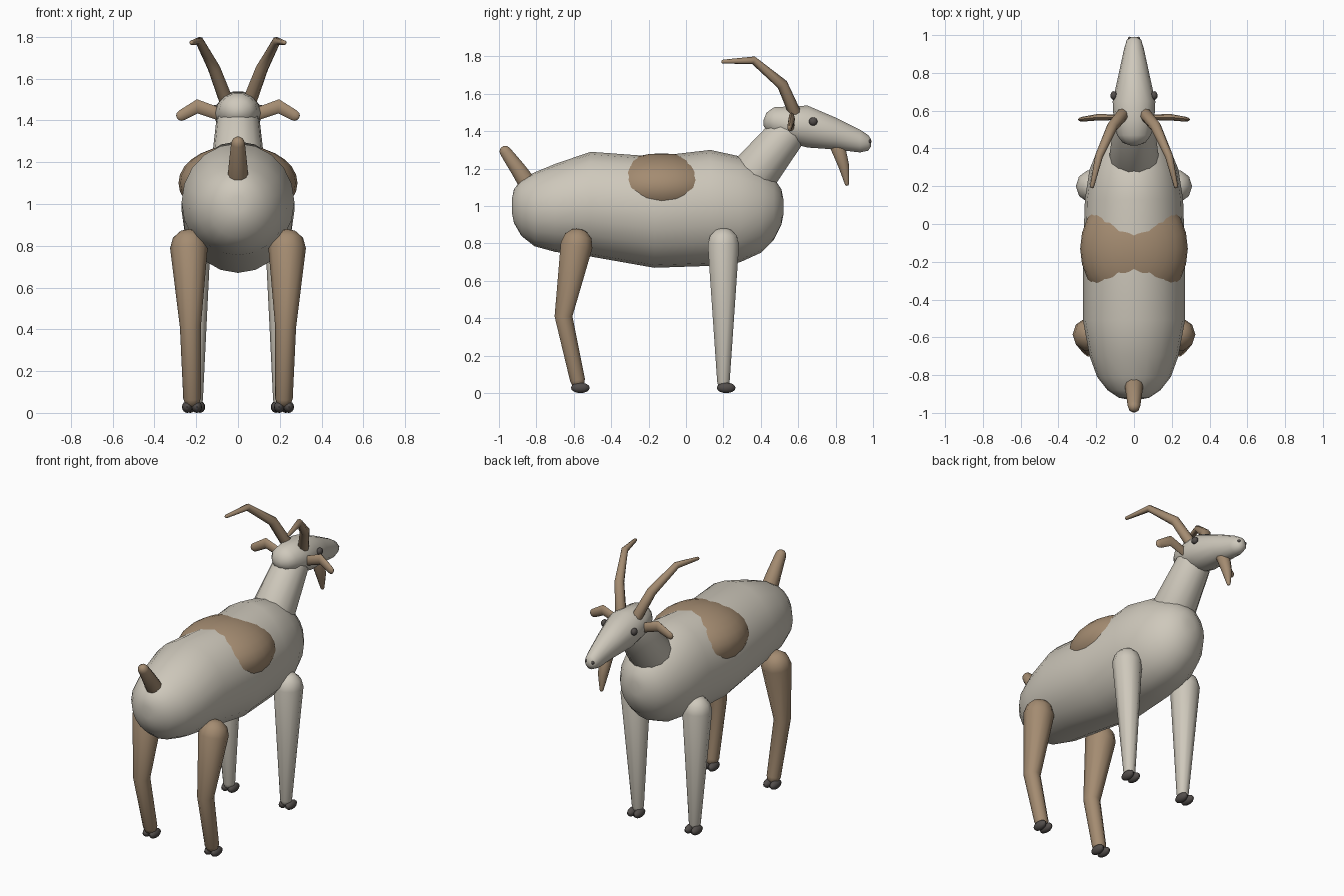
import bpy
import bmesh
from math import sin, cos, pi, radians
from mathutils import Vector

cube = bpy.data.objects.get("Cube")
if cube:
    bpy.data.objects.remove(cube, do_unlink=True)


def material(name, rgb):
    mat = bpy.data.materials.new(name)
    mat.use_nodes = True
    color = (*rgb, 1)
    mat.diffuse_color = color
    mat.node_tree.nodes["Principled BSDF"].inputs["Base Color"].default_value = color
    return mat


CREAM = material("cream coat", (0.62, 0.58, 0.50))
TAN = material("tan coat", (0.37, 0.26, 0.165))
DARK = material("dark hoof", (0.085, 0.075, 0.07))


def finish(name, bm, mat):
    bmesh.ops.recalc_face_normals(bm, faces=bm.faces)
    mesh = bpy.data.meshes.new(name)
    bm.to_mesh(mesh)
    bm.free()
    mesh.materials.append(mat)
    obj = bpy.data.objects.new(name, mesh)
    bpy.context.collection.objects.link(obj)
    bpy.ops.object.select_all(action='DESELECT')
    obj.select_set(True)
    bpy.context.view_layer.objects.active = obj
    bpy.ops.object.shade_smooth_by_angle(angle=radians(50))
    return obj


def loft(name, rings, sides, mat):
    """Skin rings given as (centre, half axis, other half axis)."""
    bm = bmesh.new()
    angles = [2 * pi * i / sides for i in range(sides)]
    loops = [[bm.verts.new(c + u * cos(a) + v * sin(a)) for a in angles]
             for c, u, v in rings]
    for low, high in zip(loops, loops[1:]):
        for i in range(sides):
            j = (i + 1) % sides
            bm.faces.new((low[i], low[j], high[j], high[i]))
    bm.faces.new(loops[0])
    bm.faces.new(loops[-1])
    return finish(name, bm, mat)


def hull(name, stations, sides, mat):
    """Upright oval sections along y: (y, top, bottom, half width)."""
    rings = [(Vector((0, y, (top + low) / 2)), Vector((w, 0, 0)),
              Vector((0, 0, (top - low) / 2))) for y, top, low, w in stations]
    return loft(name, rings, sides, mat)


def limb(name, points, mat, sides=10, ref=(1, 0, 0), flat=1.0):
    """Tapered tube with domed ends through (x, y, z, radius) points."""
    pos = [Vector(p[:3]) for p in points]
    rad = [p[3] for p in points]
    first = (pos[0] - pos[1]).normalized()
    last = (pos[-1] - pos[-2]).normalized()
    dome = ((0.55, 0.84), (0.88, 0.48), (0.97, 0.2))
    path = [(pos[0] + first * rad[0] * d, rad[0] * s) for d, s in reversed(dome)]
    path += list(zip(pos, rad))
    path += [(pos[-1] + last * rad[-1] * d, rad[-1] * s) for d, s in dome]
    rings = []
    for i, (c, r) in enumerate(path):
        before, after = path[max(i - 1, 0)][0], path[min(i + 1, len(path) - 1)][0]
        t = (after - before).normalized()
        u = Vector(ref)
        u = (u - t * u.dot(t)).normalized()
        rings.append((c, u * r * flat, t.cross(u) * r))
    return loft(name, rings, sides, mat)


def ellipsoid(name, center, radii, mat, u=12, v=8):
    bm = bmesh.new()
    bmesh.ops.create_uvsphere(bm, u_segments=u, v_segments=v, radius=1)
    bmesh.ops.scale(bm, vec=radii, verts=bm.verts)
    bmesh.ops.translate(bm, vec=center, verts=bm.verts)
    return finish(name, bm, mat)


# Trunk with the saddle patch swelling through its back
hull("body", [
    (-0.93, 1.04, 0.96, 0.03), (-0.92, 1.09, 0.91, 0.08), (-0.88, 1.14, 0.84, 0.14),
    (-0.81, 1.18, 0.785, 0.195), (-0.70, 1.225, 0.755, 0.235), (-0.51, 1.29, 0.73, 0.27),
    (-0.17, 1.265, 0.67, 0.27), (0.13, 1.30, 0.68, 0.26), (0.29, 1.265, 0.70, 0.235),
    (0.40, 1.21, 0.75, 0.19), (0.47, 1.15, 0.82, 0.14), (0.51, 1.09, 0.90, 0.08),
    (0.52, 1.04, 0.95, 0.03)], 20, CREAM)
ellipsoid("saddle_patch", (0, -0.13, 1.10), (0.285, 0.32, 0.182), TAN, 24, 14)

# Neck and head
limb("neck", [(0, 0.33, 1.13, 0.135), (0, 0.54, 1.39, 0.105)], CREAM, 14)
hull("head", [
    (0.415, 1.46, 1.43, 0.015), (0.43, 1.50, 1.40, 0.06), (0.47, 1.53, 1.37, 0.09),
    (0.55, 1.535, 1.335, 0.108), (0.65, 1.54, 1.31, 0.113), (0.80, 1.475, 1.30, 0.08),
    (0.93, 1.41, 1.285, 0.052), (0.975, 1.38, 1.295, 0.038), (0.99, 1.355, 1.32, 0.018)],
    14, CREAM)
limb("beard", [(0, 0.81, 1.32, 0.042), (0, 0.845, 1.21, 0.03), (0, 0.86, 1.12, 0.012)], TAN)
limb("tail", [(0, -0.82, 1.08, 0.055), (0, -0.90, 1.20, 0.043), (0, -0.965, 1.29, 0.033)], TAN)

# Paired parts
for side, s in (("left", 1), ("right", -1)):
    ellipsoid(side + "_eye", (s * 0.107, 0.68, 1.452), (0.018, 0.023, 0.022), DARK)
    ellipsoid(side + "_nostril", (s * 0.023, 0.982, 1.345), (0.01, 0.01, 0.01), DARK, 8, 6)
    limb(side + "_horn", [
        (s * 0.055, 0.585, 1.49, 0.034), (s * 0.115, 0.515, 1.65, 0.03),
        (s * 0.185, 0.36, 1.78, 0.021), (s * 0.222, 0.20, 1.772, 0.011)], TAN, 8)
    limb(side + "_ear", [
        (s * 0.09, 0.565, 1.43, 0.03), (s * 0.195, 0.565, 1.467, 0.034),
        (s * 0.27, 0.555, 1.424, 0.026)], TAN, 8, (0, 1, 0), 0.5)
    limb(side + "_front_leg", [
        (s * 0.22, 0.20, 0.795, 0.088), (s * 0.203, 0.20, 0.06, 0.035)], CREAM)
    limb(side + "_hind_leg", [
        (s * 0.235, -0.585, 0.79, 0.09), (s * 0.228, -0.655, 0.41, 0.05),
        (s * 0.22, -0.58, 0.07, 0.042)], TAN)
    # Cloven hooves
    for leg, x, y in (("front", 0.205, 0.215), ("hind", 0.22, -0.565)):
        for toe, dx in (("inner", -0.023), ("outer", 0.023)):
            ellipsoid(f"{side}_{leg}_{toe}_hoof", (s * (x + dx), y, 0.028),
                      (0.025, 0.05, 0.028), DARK)
